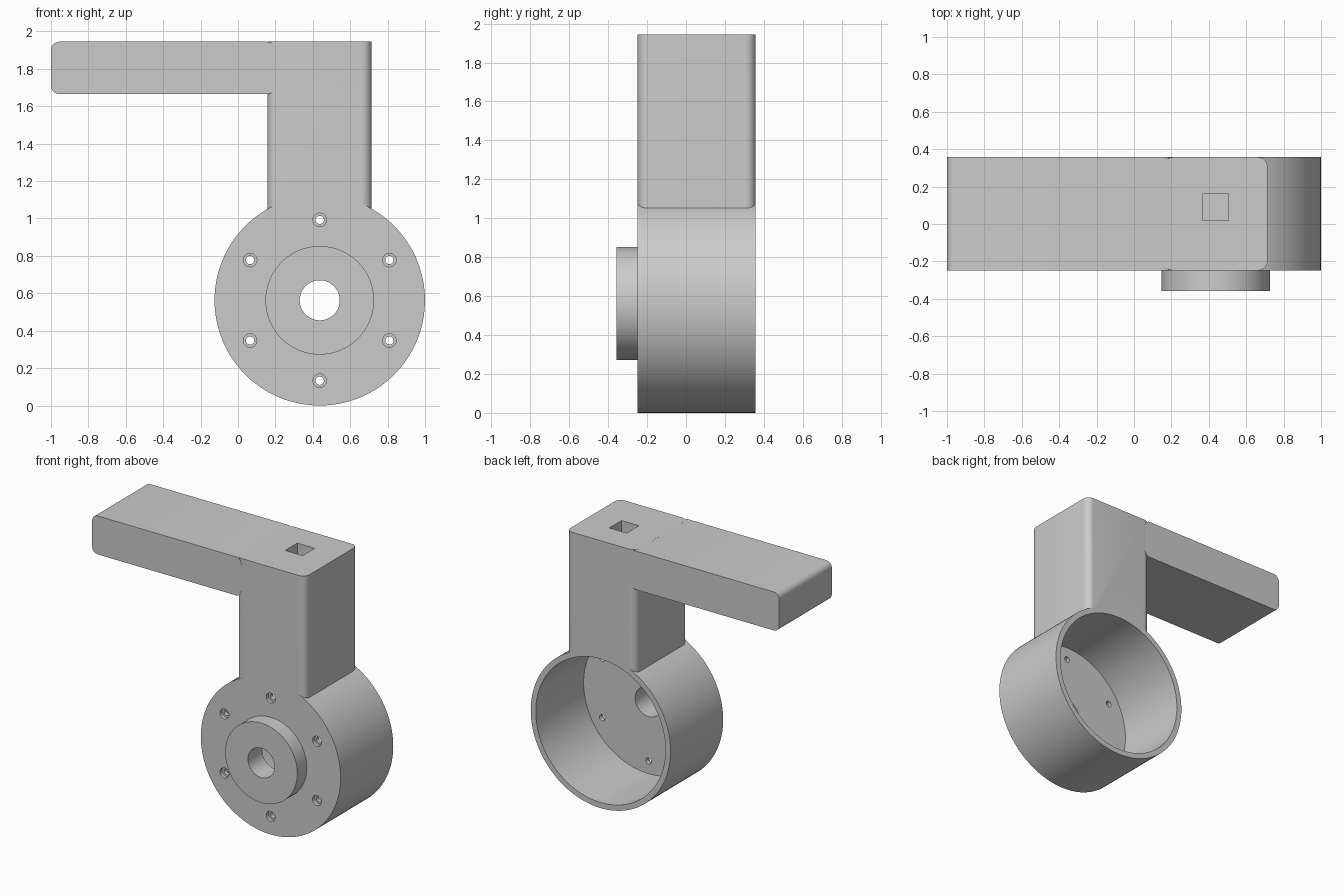
import bpy
from math import pi, sin, cos

cube = bpy.data.objects.get("Cube")
if cube:
    bpy.data.objects.remove(cube, do_unlink=True)

# Main dimensions
CX, CZ, R = 0.437, 0.5625, 0.5625
FRONT, BACK, BOSS = -0.248, 0.357, -0.357
TOP = 1.945

grey = bpy.data.materials.new("plain grey")
grey.use_nodes = True
grey.diffuse_color = (0.6, 0.6, 0.6, 1)
grey.node_tree.nodes["Principled BSDF"].inputs["Base Color"].default_value = (0.6, 0.6, 0.6, 1)


def cylinder(name, r, y0, y1, x=CX, z=CZ, sides=128):
    """Cylinder lying along y."""
    bpy.ops.mesh.primitive_cylinder_add(vertices=sides, radius=r, depth=y1 - y0,
                                        location=(x, (y0 + y1) / 2, z),
                                        rotation=(pi / 2, 0, 0))
    ob = bpy.context.object
    ob.name = name
    return ob


def box(name, x, y, z, round_axis=None, r=0.05):
    """Box from ranges, with the edges along one axis rounded."""
    bpy.ops.mesh.primitive_cube_add(size=1, location=[sum(v) / 2 for v in (x, y, z)])
    ob = bpy.context.object
    ob.name = name
    ob.scale = [v[1] - v[0] for v in (x, y, z)]
    bpy.ops.object.transform_apply(location=False, rotation=False, scale=True)
    if round_axis is not None:
        weights = ob.data.attributes.new("bevel_weight_edge", 'FLOAT', 'EDGE')
        for e in ob.data.edges:
            a, b = (ob.data.vertices[i].co for i in e.vertices)
            weights.data[e.index].value = float(abs((a - b)[round_axis]) > 0.01)
        bevel = ob.modifiers.new("rounding", 'BEVEL')
        bevel.limit_method = 'WEIGHT'
        bevel.width = r
        bevel.segments = 8
        bpy.ops.object.modifier_apply(modifier=bevel.name)
    return ob


def cut(ob, *cutters):
    """Subtract the cutters from the part and remove them."""
    bpy.context.view_layer.objects.active = ob
    for c in cutters:
        c.hide_render = True
        mod = ob.modifiers.new("cut", 'BOOLEAN')
        mod.operation = 'DIFFERENCE'
        mod.solver = 'EXACT'
        mod.object = c
        bpy.ops.object.modifier_apply(modifier=mod.name)
        bpy.data.objects.remove(c, do_unlink=True)


# Drum: open cup with a shaft hole and six counterbored screw holes
drum = cylinder("drum_housing", R, FRONT, BACK)
cut(drum, cylinder("cavity", 0.522, FRONT + 0.055, BACK + 0.1),
    cylinder("shaft_hole", 0.107, FRONT - 0.1, FRONT + 0.2, sides=64))
for i in range(6):
    a = pi / 2 + i * pi / 3
    x, z = CX + 0.43 * cos(a), CZ + 0.43 * sin(a)
    cut(drum, cylinder("counterbore", 0.036, FRONT - 0.1, FRONT + 0.025, x, z, 32),
        cylinder("screw_hole", 0.022, FRONT - 0.1, FRONT + 0.2, x, z, 32))

# Raised collar around the shaft hole
collar = cylinder("front_collar", 0.29, BOSS, FRONT + 0.02)
cut(collar, cylinder("shaft_hole", 0.107, BOSS - 0.1, FRONT + 0.2, sides=64))

# Upright post, saddled on the drum, with a square socket in its top
post = box("upright_post", (0.157, 0.714), (FRONT, BACK), (0.85, TOP), round_axis=2)
cut(post, cylinder("saddle", R - 0.008, FRONT - 0.1, BACK + 0.1),
    box("socket", (0.365, 0.505), (0.02, 0.16), (TOP - 0.28, TOP + 0.1)))

# Horizontal arm
arm = box("horizontal_arm", (-1, 0.2), (FRONT, BACK), (1.665, TOP), round_axis=1, r=0.045)

for part in (drum, collar, post, arm):
    part.data.materials.clear()
    part.data.materials.append(grey)
    for p in part.data.polygons:
        p.material_index = 0
    bpy.ops.object.select_all(action='DESELECT')
    part.select_set(True)
    bpy.context.view_layer.objects.active = part
    bpy.ops.object.shade_smooth_by_angle(angle=pi / 6)
